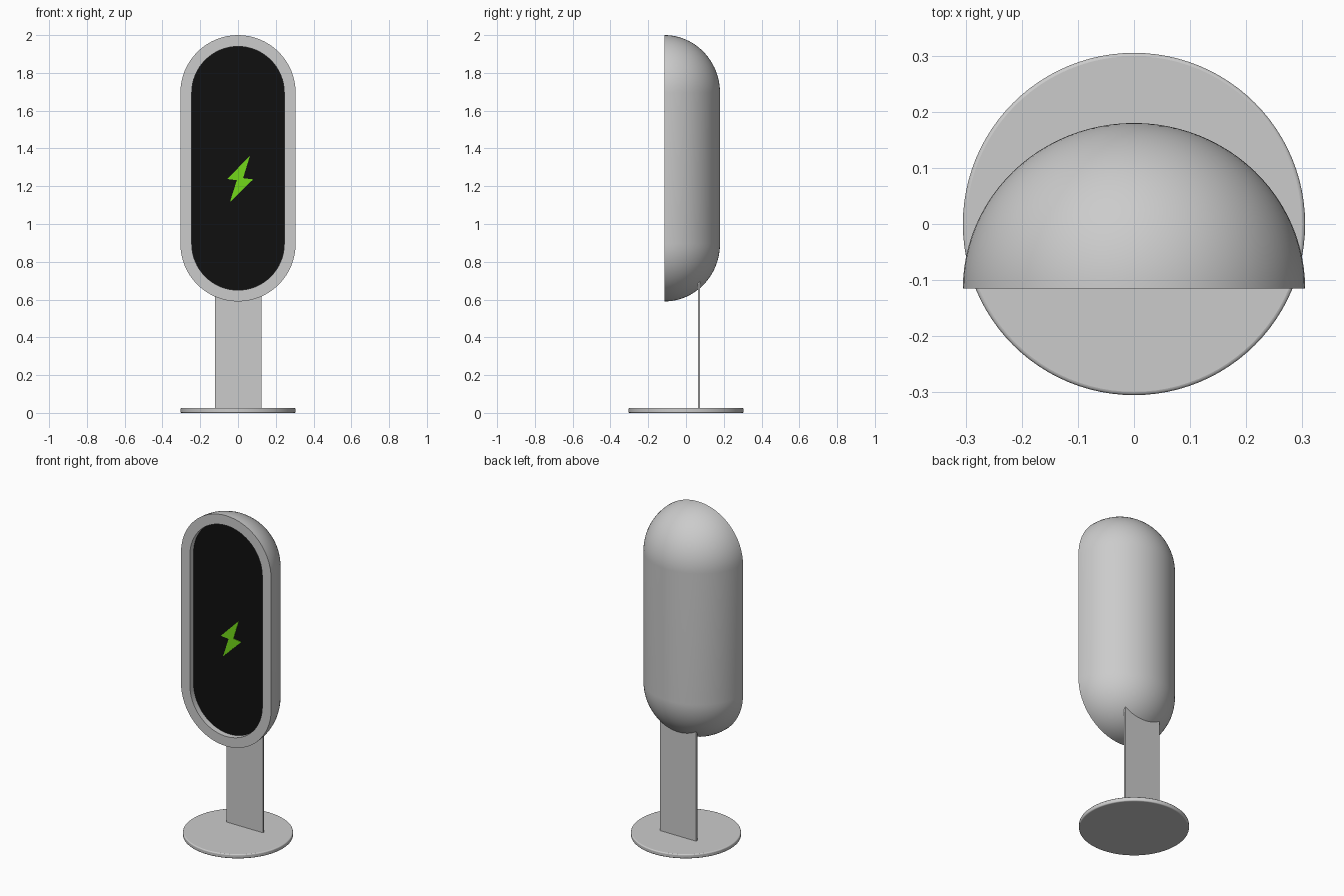
import bpy
import bmesh
from math import pi, sin, cos, radians

if "Cube" in bpy.data.objects:
    bpy.data.objects.remove(bpy.data.objects["Cube"], do_unlink=True)


def material(name, rgb):
    mat = bpy.data.materials.new(name)
    mat.use_nodes = True
    mat.diffuse_color = (*rgb, 1)
    mat.node_tree.nodes["Principled BSDF"].inputs["Base Color"].default_value = (*rgb, 1)
    return mat


GREY = material("light grey", (0.6, 0.6, 0.6))
BLACK = material("screen black", (0.005, 0.005, 0.005))
GREEN = material("bright green", (0.17, 0.69, 0.01))

RADIUS, LOW, HIGH = 0.305, 0.895, 1.695      # capsule radius and arc centres
FRONT, SCREEN, DEPTH = -0.115, -0.08, 0.295  # front plane, recessed plane, dome depth


def finish(name, bm, *mats, angle=35):
    bmesh.ops.remove_doubles(bm, verts=bm.verts, dist=1e-5)
    bmesh.ops.recalc_face_normals(bm, faces=bm.faces)
    mesh = bpy.data.meshes.new(name)
    bm.to_mesh(mesh)
    bm.free()
    obj = bpy.data.objects.new(name, mesh)
    bpy.context.collection.objects.link(obj)
    for mat in mats:
        mesh.materials.append(mat)
    bpy.ops.object.select_all(action="DESELECT")
    obj.select_set(True)
    bpy.context.view_layer.objects.active = obj
    bpy.ops.object.shade_smooth_by_angle(angle=radians(angle))
    return obj


def capsule_ring(bm, r, y, half=32):
    """Vertical capsule outline of radius r in the plane y."""
    ring = []
    for centre, start in ((HIGH, 0), (LOW, pi)):
        for i in range(half + 1):
            a = start + pi * i / half
            ring.append(bm.verts.new((r * cos(a), y, centre + r * sin(a))))
    return ring


# Housing: recess wall, flat rim and domed back as one loft
bm = bmesh.new()
sections = [(0.245, SCREEN), (0.245, FRONT)]
steps = 24
for k in range(steps + 1):
    t = pi / 2 * k / steps
    sections.append((RADIUS * cos(t), FRONT + DEPTH * sin(t)))
rings = [capsule_ring(bm, r, y) for r, y in sections]
for a, b in zip(rings, rings[1:]):
    for i in range(len(a)):
        j = (i + 1) % len(a)
        bm.faces.new((a[i], a[j], b[j], b[i]))
screen_face = bm.faces.new(rings[0])
screen_face.material_index = 1
finish("housing", bm, GREY, BLACK)

# Charging symbol: thin plate on the screen
bm = bmesh.new()
bolt = [(0.063, 1.36), (-0.058, 1.238), (-0.006, 1.232),
        (-0.043, 1.116), (0.08, 1.236), (0.027, 1.243)]
face = bm.faces.new([bm.verts.new((x, SCREEN + 0.001, z)) for x, z in bolt])
moved = bmesh.ops.extrude_face_region(bm, geom=[face])["geom"]
bmesh.ops.translate(bm, vec=(0, -0.004, 0),
                    verts=[v for v in moved if isinstance(v, bmesh.types.BMVert)])
finish("bolt_symbol", bm, GREEN)

# Stem: thin flat plate running up into the housing
bm = bmesh.new()
bmesh.ops.create_cube(bm, size=1)
bmesh.ops.scale(bm, vec=(0.245, 0.012, 0.73), verts=bm.verts)
bmesh.ops.translate(bm, vec=(0.002, 0.069, 0.385), verts=bm.verts)
finish("stem", bm, GREY)

# Base: thin disc with a softened edge
bm = bmesh.new()
bmesh.ops.create_cone(bm, cap_ends=True, segments=96, radius1=RADIUS,
                      radius2=RADIUS, depth=0.026)
bmesh.ops.translate(bm, vec=(0, 0, 0.013), verts=bm.verts)
base = finish("base", bm, GREY)
bevel = base.modifiers.new("soft_edge", "BEVEL")
bevel.width = 0.006
bevel.segments = 3
bevel.limit_method = "ANGLE"
